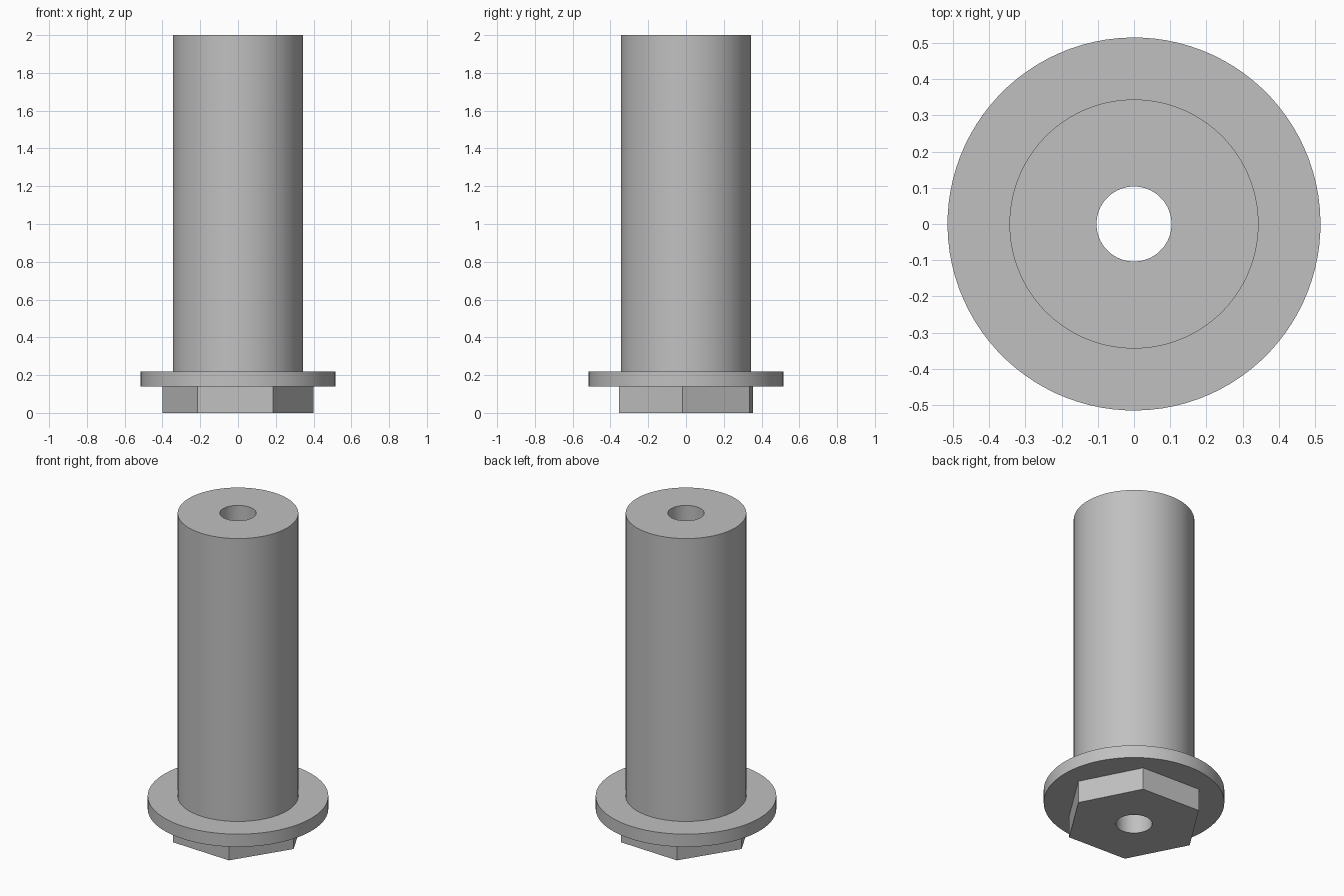
import bpy
import bmesh
import math

if "Cube" in bpy.data.objects:
    bpy.data.objects.remove(bpy.data.objects["Cube"])

SEGMENTS = 96                 # multiple of 6, so hexagon corners land on vertices
TURN = math.radians(-2.5)     # slight twist of the hexagonal head

HOLE_R, SHAFT_R, FLANGE_R, HEX_R = 0.1035, 0.344, 0.515, 0.40
HEAD_TOP, FLANGE_TOP, TOP = 0.14, 0.22, 2.0


def circle(radius):
    return lambda angle: radius


def hexagon(radius):
    # distance from the centre to a hexagon edge in a given direction
    half = math.pi / 6
    return lambda angle: radius * math.cos(half) / math.cos(angle % (2 * half) - half)


# Closed section: hexagonal head, round flange, shaft, then back down the bore
section = [
    (hexagon(HEX_R), 0), (hexagon(HEX_R), HEAD_TOP),
    (circle(FLANGE_R), HEAD_TOP), (circle(FLANGE_R), FLANGE_TOP),
    (circle(SHAFT_R), FLANGE_TOP), (circle(SHAFT_R), TOP),
    (circle(HOLE_R), TOP), (circle(HOLE_R), 0),
]

bm = bmesh.new()
rings = []
for radius_at, z in section:
    ring = []
    for i in range(SEGMENTS):
        a = 2 * math.pi * i / SEGMENTS
        r = radius_at(a)
        ring.append(bm.verts.new((r * math.cos(a + TURN), r * math.sin(a + TURN), z)))
    rings.append(ring)

for k, lower in enumerate(rings):
    upper = rings[(k + 1) % len(rings)]
    for i in range(SEGMENTS):
        j = (i + 1) % SEGMENTS
        bm.faces.new((lower[i], lower[j], upper[j], upper[i]))
bmesh.ops.recalc_face_normals(bm, faces=bm.faces)

mesh = bpy.data.meshes.new("flanged_hex_sleeve")
bm.to_mesh(mesh)
bm.free()
sleeve = bpy.data.objects.new("flanged_hex_sleeve", mesh)
bpy.context.collection.objects.link(sleeve)

# Plain grey metal
grey = bpy.data.materials.new("grey_metal")
grey.diffuse_color = (0.53, 0.53, 0.53, 1)
grey.use_nodes = True
grey.node_tree.nodes["Principled BSDF"].inputs["Base Color"].default_value = grey.diffuse_color
mesh.materials.append(grey)

# Smooth round walls, crisp rims and hexagon edges
bpy.context.view_layer.objects.active = sleeve
sleeve.select_set(True)
bpy.ops.object.shade_smooth_by_angle(angle=math.radians(30))
